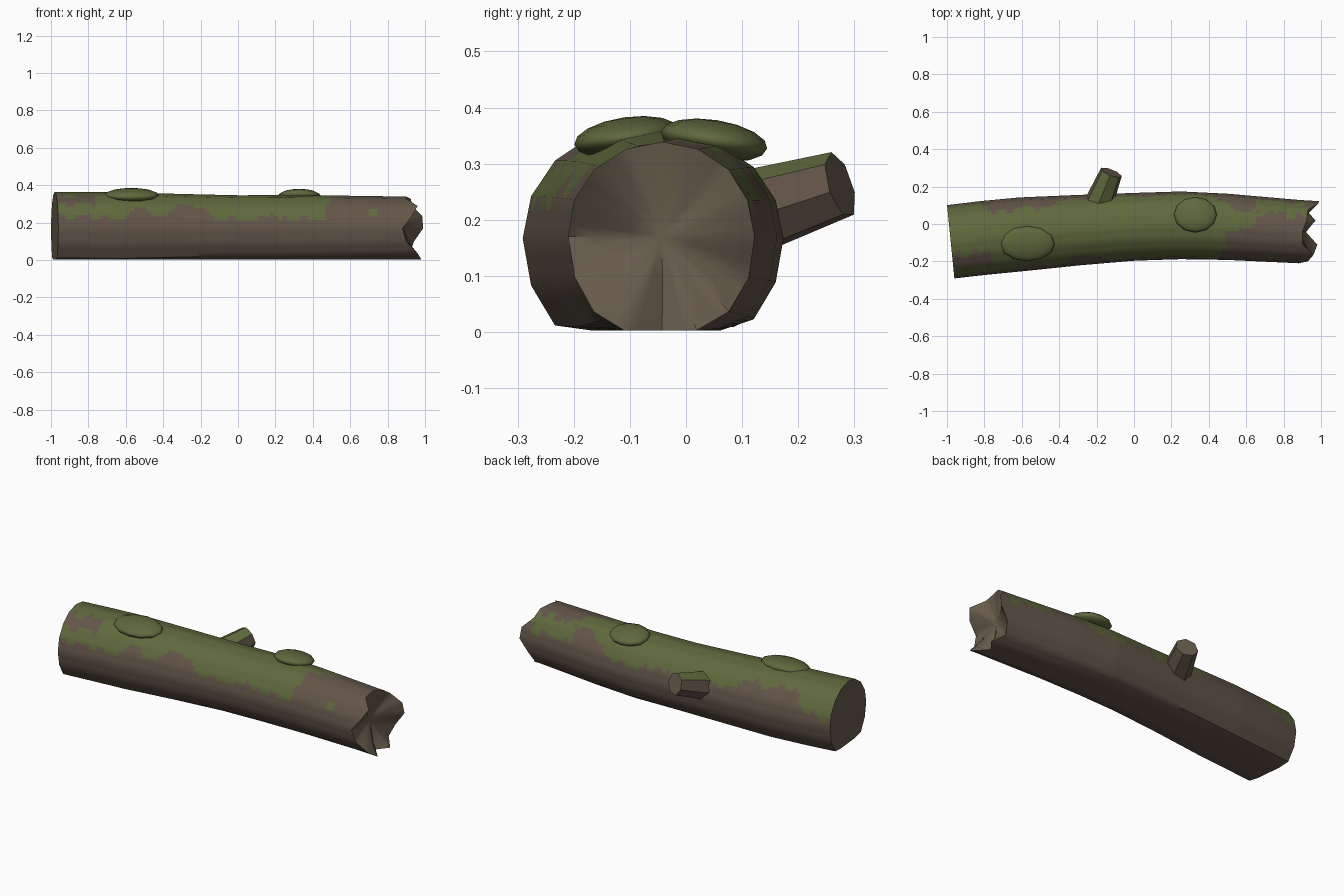
import bpy, bmesh, math
from mathutils import Vector

if "Cube" in bpy.data.objects:
    bpy.data.objects.remove(bpy.data.objects["Cube"])

def material(name, rgb):
    m = bpy.data.materials.new(name)
    m.diffuse_color = (*rgb, 1)
    m.use_nodes = True
    m.node_tree.nodes["Principled BSDF"].inputs["Base Color"].default_value = m.diffuse_color
    return m

BARK = material("bark brown", (0.125, 0.092, 0.067))
MOSS = material("moss green", (0.115, 0.140, 0.046))
WOOD = material("bare wood", (0.135, 0.105, 0.072))

def lerp_table(table, x):
    if x <= table[0][0]:
        return table[0][1:]
    for a, b in zip(table, table[1:]):
        if x <= b[0]:
            t = (x - a[0]) / (b[0] - a[0])
            return [p + (q - p) * t for p, q in zip(a[1:], b[1:])]
    return table[-1][1:]

def finish(bm, name, mats, angle=40):
    bmesh.ops.recalc_face_normals(bm, faces=bm.faces)
    me = bpy.data.meshes.new(name)
    bm.to_mesh(me)
    bm.free()
    for m in mats:
        me.materials.append(m)
    ob = bpy.data.objects.new(name, me)
    bpy.context.collection.objects.link(ob)
    bpy.ops.object.select_all(action='DESELECT')
    ob.select_set(True)
    bpy.context.view_layer.objects.active = ob
    bpy.ops.object.shade_smooth_by_angle(angle=math.radians(angle))
    return ob

# Log axis: x, centre y, centre z, radius, end slope
AXIS = [(-0.98, -0.095, 0.167, 0.196, 0.10), (-0.8, -0.074, 0.166, 0.197, 0.08),
        (-0.6, -0.055, 0.165, 0.197, 0.06), (-0.3, -0.033, 0.165, 0.188, 0.05),
        (0, -0.015, 0.165, 0.181, 0.02), (0.25, -0.007, 0.166, 0.181, 0),
        (0.5, -0.015, 0.168, 0.177, 0), (0.9, -0.042, 0.170, 0.169, 0), (1, -0.047, 0.170, 0.169, 0)]
# Broken rim: x of each of the 16 corners, counted from +y over the top
JAG = [0.99, 0.985, 0.93, 0.925, 0.90, 0.90, 0.96, 0.93,
       0.88, 0.90, 0.96, 0.98, 0.92, 0.97, 0.92, 0.94]
SIDES, SUB = 16, 3
N = SIDES * SUB

def corner(x, k, scale=1):
    yc, zc, r, slope = lerp_table(AXIS, x)
    a = 2 * math.pi * k / SIDES
    dy, dz = r * scale * math.cos(a), r * scale * math.sin(a)
    if dz < 0:
        dz *= 1.12
    return Vector((x - slope * dy, yc + dy, max(zc + dz, 0.003)))

def ring(xf, scale=1):
    pts = []
    for k in range(SIDES):
        p = corner(xf(k), k, scale)
        q = corner(xf((k + 1) % SIDES), (k + 1) % SIDES, scale)
        pts += [p.lerp(q, i / SUB) for i in range(SUB)]
    return pts

# Moss edge as an angle: on the front side and on the back side
FRONT = [(-0.97, 160), (-0.6, 162), (-0.56, 150), (-0.5, 138), (-0.46, 160), (-0.4, 158),
         (-0.34, 142), (-0.27, 133), (-0.2, 140), (-0.12, 163), (0.13, 163), (0.18, 145),
         (0.22, 162), (0.47, 163), (0.49, 105), (0.58, 92), (0.66, 88), (0.68, 0)]
BACK = [(-0.97, 12), (-0.83, 18), (-0.78, 42), (-0.68, 52), (-0.6, 40), (-0.45, 48), (-0.38, 25),
        (-0.2, 30), (-0.05, 18), (0.1, 28), (0.25, 15), (0.42, 22), (0.5, 50), (0.66, 62)]

def is_moss(x, a):
    wob = 4 * math.sin(x * 47) + 3 * math.sin(x * 83 + 1)
    if -0.97 < x < -0.77 and 112 + wob < a < 136 + wob:
        return False
    if 0.66 < x < 0.93 and 22 + wob < a < 58 + 1.5 * wob:
        return True
    if ((x - 0.72) / 0.03) ** 2 + ((a - 150) / 8) ** 2 < 1:
        return True
    return lerp_table(BACK, x)[0] + wob < a < lerp_table(FRONT, x)[0] + wob / 2

def bridge(bm, a, b, mat):
    for i in range(N):
        j = (i + 1) % N
        f = bm.faces.new((a[i], a[j], b[j], b[i]))
        f.material_index = mat

# Log body: rings along the axis, ending in the torn rim
bm = bmesh.new()
rings = []
STEPS = 80
for s in range(STEPS + 1):
    x = -0.98 + (0.86 + 0.98) * s / STEPS
    rings.append([bm.verts.new(p) for p in ring(lambda k: x)])
for t in (0.5, 1):
    rings.append([bm.verts.new(p) for p in ring(lambda k: 0.86 + (JAG[k] - 0.86) * t)])
for a, b in zip(rings, rings[1:]):
    bridge(bm, a, b, 0)
for f in bm.faces:
    c = f.calc_center_median()
    yc, zc, r, s = lerp_table(AXIS, c.x)
    ang = math.degrees(math.atan2(c.z - zc, c.y - yc))
    f.material_index = 1 if ang > 0 and is_moss(c.x, ang) else 0

# Sawn end and hollow torn end
cap = bm.faces.new(rings[0])
cap.material_index = 2
last = rings[-1]
for scale, depth in ((0.7, 0.55), (0.35, 0.2)):
    inner = [bm.verts.new(p) for p in ring(lambda k: 0.885 + (JAG[k] - 0.885) * depth, scale)]
    bridge(bm, last, inner, 2)
    last = inner
mid = bm.verts.new((0.885, -0.045, 0.17))
for i in range(N):
    bm.faces.new((last[i], last[(i + 1) % N], mid)).material_index = 2
finish(bm, "log", [BARK, MOSS, WOOD], 45)

# Branch stub on the back, mossy on top
bm = bmesh.new()
base, tip = Vector((-0.225, 0.02, 0.182)), Vector((-0.122, 0.275, 0.262))
d = tip - base
bmesh.ops.create_cone(bm, cap_ends=True, segments=7, radius1=0.088, radius2=0.061, depth=d.length)
bmesh.ops.transform(bm, matrix=d.to_track_quat('Z', 'Y').to_matrix().to_4x4(), verts=bm.verts)
bmesh.ops.translate(bm, vec=(base + tip) / 2, verts=bm.verts)
bm.normal_update()
for f in bm.faces:
    if len(f.verts) > 4:
        f.material_index = 2
    elif f.normal.z > 0.55:
        f.material_index = 1
finish(bm, "branch_stub", [BARK, MOSS, WOOD], 30)

# Moss cushions
def cushion(name, loc, size, tilt):
    bpy.ops.mesh.primitive_uv_sphere_add(segments=12, ring_count=8, radius=1, location=loc,
                                         rotation=(math.radians(tilt), 0, 0))
    ob = bpy.context.object
    ob.name = name
    ob.scale = size
    ob.data.materials.append(MOSS)
    bpy.ops.object.shade_smooth_by_angle(angle=math.radians(45))

cushion("moss_cushion_left", (-0.57, -0.105, 0.347), (0.147, 0.095, 0.036), 8)
cushion("moss_cushion_right", (0.328, 0.05, 0.342), (0.115, 0.096, 0.036), -9)
